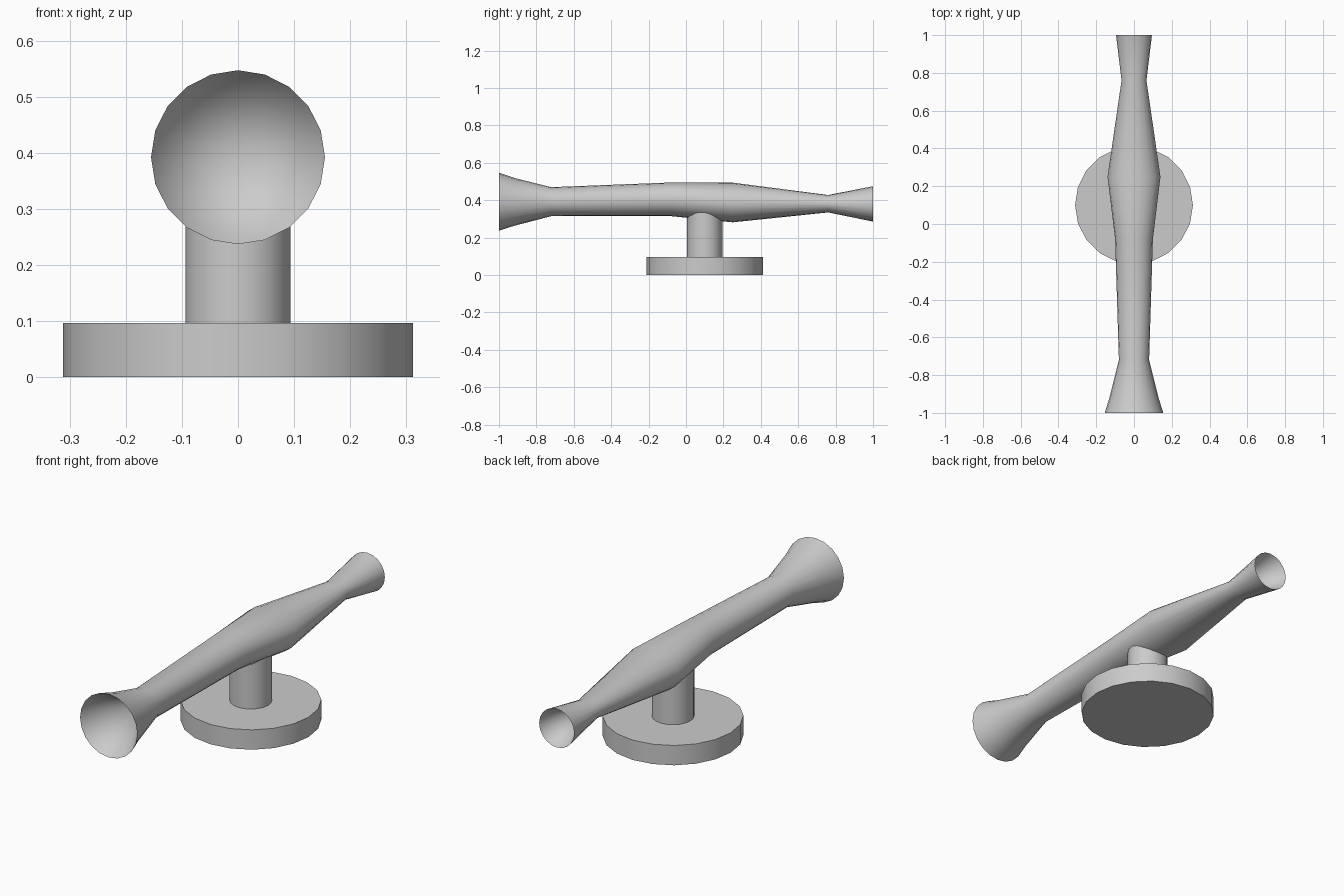
import bpy, bmesh
from math import sin, cos, tau, radians

if "Cube" in bpy.data.objects:
    bpy.data.objects.remove(bpy.data.objects["Cube"])

SIDES = 20

def finish(name, bm):
    bmesh.ops.recalc_face_normals(bm, faces=bm.faces)
    me = bpy.data.meshes.new(name)
    bm.to_mesh(me)
    bm.free()
    ob = bpy.data.objects.new(name, me)
    bpy.context.collection.objects.link(ob)
    bpy.ops.object.select_all(action='DESELECT')
    ob.select_set(True)
    bpy.context.view_layer.objects.active = ob
    bpy.ops.object.shade_smooth_by_angle(angle=radians(30))
    return ob

def disc(name, radius, y, z0, z1):
    bm = bmesh.new()
    bmesh.ops.create_cone(bm, cap_ends=True, segments=SIDES, radius1=radius,
                          radius2=radius, depth=z1 - z0)
    bmesh.ops.translate(bm, verts=bm.verts, vec=(0, y, (z0 + z1) / 2))
    return finish(name, bm)

# Stand: round foot and post running up into the tube
disc("base", 0.312, 0.1, 0.0, 0.097)
disc("post", 0.094, 0.1, 0.097, 0.36)

# Tube: elliptical rings (y, half width, bottom z, top z)
rings = [(-1.0, 0.155, 0.237, 0.547),
         (-0.92, 0.130, 0.263, 0.520),
         (-0.72, 0.080, 0.315, 0.470),
         (-0.08, 0.100, 0.315, 0.495),
         (0.25, 0.140, 0.282, 0.494),
         (0.76, 0.066, 0.335, 0.428),
         (1.0, 0.095, 0.286, 0.475)]
bm = bmesh.new()
loops = []
for y, rx, zb, zt in rings:
    loops.append([bm.verts.new((rx * sin(tau * i / SIDES), y,
                                (zb + zt) / 2 + (zt - zb) / 2 * cos(tau * i / SIDES)))
                  for i in range(SIDES)])
for a, b in zip(loops, loops[1:]):
    for i in range(SIDES):
        j = (i + 1) % SIDES
        bm.faces.new((a[i], a[j], b[j], b[i]))

# Hollow cones sunk into both flared ends
for loop, tip in ((loops[0], (0, -0.76, 0.392)), (loops[-1], (0, 0.78, 0.381))):
    apex = bm.verts.new(tip)
    for i in range(SIDES):
        bm.faces.new((loop[i], loop[(i + 1) % SIDES], apex))
finish("flared_tube", bm)
